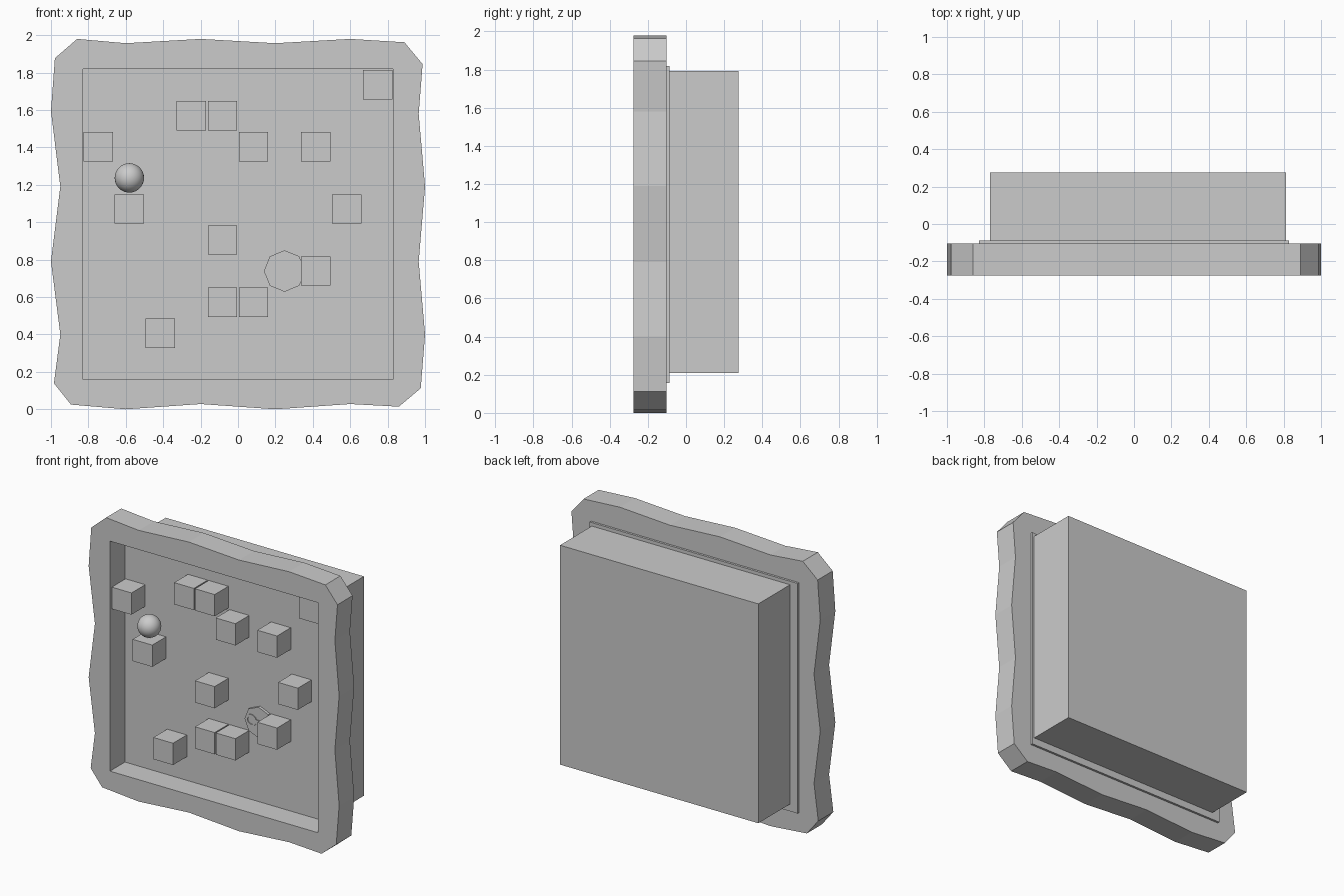
import bpy, bmesh, math
from mathutils import Matrix, Vector

default = bpy.data.objects.get("Cube")
if default:
    bpy.data.objects.remove(default, do_unlink=True)

GREY = (0.6, 0.6, 0.6, 1)
mat = bpy.data.materials.new("plain grey")
mat.use_nodes = True
mat.diffuse_color = GREY
mat.node_tree.nodes["Principled BSDF"].inputs["Base Color"].default_value = GREY

FRONT, FLOOR, PLATE_BACK, BACK = -0.275, -0.103, -0.087, 0.275
LEFT, BOTTOM, CELL, SIDE = -0.83, 0.158, 0.166, 0.157


def finish(bm, name):
    bmesh.ops.recalc_face_normals(bm, faces=bm.faces)
    mesh = bpy.data.meshes.new(name)
    bm.to_mesh(mesh)
    bm.free()
    mesh.materials.append(mat)
    obj = bpy.data.objects.new(name, mesh)
    bpy.context.collection.objects.link(obj)
    return obj


def box(name, x0, x1, y0, y1, z0, z1):
    bm = bmesh.new()
    centre = Vector((x0 + x1, y0 + y1, z0 + z1)) / 2
    size = Matrix.Diagonal((x1 - x0, y1 - y0, z1 - z0, 1))
    bmesh.ops.create_cube(bm, size=1, matrix=Matrix.Translation(centre) @ size)
    return finish(bm, name)


def slab(name, loops, y0, y1):
    """Extrude a flat outline (with optional hole loops) along y."""
    bm = bmesh.new()
    edges = []
    for loop in loops:
        vs = [bm.verts.new((x, y0, z)) for x, z in loop]
        edges += [bm.edges.new((a, b)) for a, b in zip(vs, vs[1:] + vs[:1])]
    bmesh.ops.triangle_fill(bm, edges=edges, use_beauty=True)
    bmesh.ops.dissolve_limit(bm, angle_limit=0.01, verts=bm.verts, edges=bm.edges)
    out = bmesh.ops.extrude_face_region(bm, geom=bm.faces[:], use_keep_orig=True)
    moved = [v for v in out["geom"] if isinstance(v, bmesh.types.BMVert)]
    bmesh.ops.translate(bm, verts=moved, vec=(0, y1 - y0, 0))
    return finish(bm, name)


def ring(x, z, r, n):
    return [(x + r * math.cos(math.tau * i / n), z + r * math.sin(math.tau * i / n))
            for i in range(n)]


def cell_centre(col, row):
    return LEFT + CELL * (col + 0.5), BOTTOM + CELL * (row + 0.5)


# Wavy frame around a square opening
outline = [
    (-.86, 1.98), (-.6, 1.957), (-.2, 1.98), (.2, 1.957), (.6, 1.98), (.89, 1.962),
    (.987, 1.845), (.966, 1.58), (1, 1.19), (.966, .79), (1, .4), (.977, .112),
    (.86, .014), (.6, .028), (.2, 0), (-.2, .028), (-.6, 0), (-.893, .025),
    (-.984, .139), (-.95, .4), (-1, .79), (-.95, 1.19), (-1, 1.594), (-.979, 1.877)]
right, top = -LEFT, BOTTOM + 10 * CELL
opening = [(LEFT, BOTTOM), (right, BOTTOM), (right, top), (LEFT, top)]
slab("frame", [outline, opening], FRONT, FLOOR)

# Floor of the tray and the box behind it
box("floor_plate", LEFT, right, FLOOR, PLATE_BACK, BOTTOM, top)
box("rear_box", -0.77, 0.813, PLATE_BACK, BACK, 0.21, 1.793)

# Blocks placed on the ten by ten grid, as column and row
cells = [(9, 9), (3, 8), (4, 8), (0, 7), (5, 7), (7, 7), (1, 5), (8, 5),
         (4, 4), (7, 3), (4, 2), (5, 2), (2, 1)]
h = SIDE / 2
for i, (col, row) in enumerate(cells, 1):
    x, z = cell_centre(col, row)
    box(f"block_{i}", x - h, x + h, FLOOR - SIDE, FLOOR, z - h, z + h)

# Ball resting on a block
x, z = cell_centre(1, 6)
bm = bmesh.new()
bmesh.ops.create_uvsphere(bm, u_segments=32, v_segments=16, radius=h,
                          matrix=Matrix.Translation((x, FLOOR - h, z)))
for f in bm.faces:
    f.smooth = True
finish(bm, "ball")

# Eight-sided token with a raised key
x, z = cell_centre(6, 3)
token_front = FLOOR - 0.02
slab("token", [ring(x, z, 0.111, 8)], token_front, FLOOR)
key_front = token_front - 0.006
slab("key_bow", [ring(x - 0.054, z + 0.005, 0.041, 20),
                 ring(x - 0.054, z + 0.005, 0.029, 20)], key_front, token_front)
shaft = [(-.016, .017), (.088, .017), (.088, -.018), (.076, -.018), (.07, -.008),
         (.062, -.018), (.052, -.018), (.046, -.006), (-.016, -.006)]
slab("key_shaft", [[(x + a, z + b) for a, b in shaft]], key_front, token_front)
